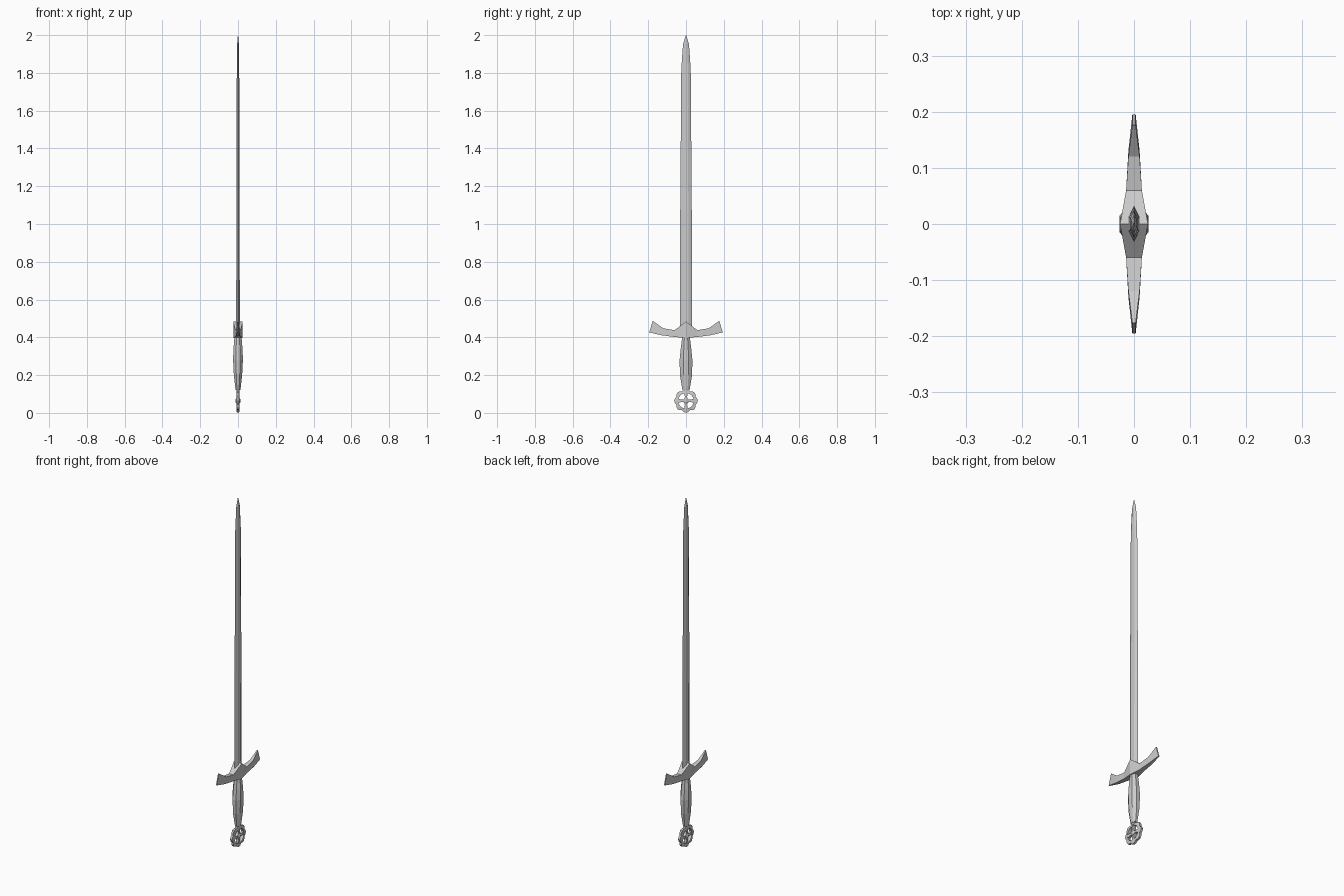
import bpy, bmesh
from math import sin, cos, pi

if "Cube" in bpy.data.objects:
    bpy.data.objects.remove(bpy.data.objects["Cube"])


def finish(name, bm):
    bmesh.ops.recalc_face_normals(bm, faces=bm.faces[:])
    mesh = bpy.data.meshes.new(name)
    bm.to_mesh(mesh)
    bm.free()
    obj = bpy.data.objects.new(name, mesh)
    bpy.context.collection.objects.link(obj)
    return obj


def loft(name, rings):
    """Skin a list of equal-length point rings and cap both ends."""
    bm = bmesh.new()
    loops = [[bm.verts.new(p) for p in ring] for ring in rings]
    n = len(loops[0])
    for a, b in zip(loops, loops[1:]):
        for i in range(n):
            j = (i + 1) % n
            bm.faces.new((a[i], a[j], b[j], b[i]))
    bm.faces.new(loops[0])
    bm.faces.new(loops[-1])
    return finish(name, bm)


# Blade: flattened hexagon section, tapering to a point (z, half width, half thickness)
blade = [(0.42, 0.033, 0.010), (1.0, 0.031, 0.0085), (1.82, 0.025, 0.0065),
         (1.95, 0.016, 0.005), (2.0, 0.001, 0.0006)]
hexagon = [(0, 1), (1, 0.4), (1, -0.4), (0, -1), (-1, -0.4), (-1, 0.4)]
loft("blade", [[(x * t, y * w, z) for x, y in hexagon] for z, w, t in blade])

# Crossguard: box sections (y top, z top, y bottom, z bottom, half thickness)
half = [(0, 0.484, 0, 0.397, 0.025), (0.06, 0.438, 0.06, 0.402, 0.014),
        (0.12, 0.448, 0.13, 0.411, 0.010), (0.176, 0.487, 0.195, 0.426, 0.003)]
arm = [(-a, b, -c, d, t) for a, b, c, d, t in half[:0:-1]] + half
loft("crossguard", [[(-t, yt, zt), (t, yt, zt), (t, yb, zb), (-t, yb, zb)]
                    for yt, zt, yb, zb, t in arm])

# Grip: swelling octagonal handle (z, half depth x, half width y)
grip = [(0.122, 0.013, 0.019), (0.20, 0.022, 0.032), (0.28, 0.026, 0.034),
        (0.34, 0.024, 0.028), (0.41, 0.018, 0.019)]
octagon = [(cos(pi / 8 + i * pi / 4) / cos(pi / 8),
            sin(pi / 8 + i * pi / 4) / cos(pi / 8)) for i in range(8)]
loft("grip", [[(x * a, y * b, z) for x, y in octagon] for z, a, b in grip])

# Pommel: scalloped openwork wheel
CZ = 0.064
N = 32
SCALLOP = [0.063, 0.060, 0.054, 0.060]


def wheel_ring(radius, x):
    return [(x, radius(i) * sin(i * 2 * pi / N), CZ + radius(i) * cos(i * 2 * pi / N))
            for i in range(N)]


bm = bmesh.new()
section = [(lambda i: SCALLOP[i % 4], -0.006), (lambda i: SCALLOP[i % 4], 0.006),
           (lambda i: 0.041, 0.009), (lambda i: 0.041, -0.009)]
rings = [[bm.verts.new(p) for p in wheel_ring(r, x)] for r, x in section]
for k in range(4):
    a, b = rings[k], rings[(k + 1) % 4]
    for i in range(N):
        j = (i + 1) % N
        bm.faces.new((a[i], a[j], b[j], b[i]))
finish("pommel_wheel", bm)

# Pommel spokes: pinched in the middle, flaring to the rim
spoke = [(-0.045, 0.011), (-0.022, 0.006), (0, 0.010), (0.022, 0.006), (0.045, 0.011)]
corners = [(-1, -1), (1, -1), (1, 1), (-1, 1)]
loft("pommel_spoke_vertical",
     [[(a * 0.007, b * w, CZ + s) for a, b in corners] for s, w in spoke])
loft("pommel_spoke_horizontal",
     [[(a * 0.007, s, CZ + b * w) for a, b in corners] for s, w in spoke])

# Pommel boss and neck joining the grip
boss = [(-0.013, 0.007), (-0.009, 0.013), (0.009, 0.013), (0.013, 0.007)]
loft("pommel_boss", [[(x, r * a, CZ + r * b) for a, b in octagon] for x, r in boss])
loft("pommel_neck", [[(a * 0.009, b * w, z) for a, b in corners]
                     for z, w in ((0.112, 0.010), (0.13, 0.014))])
